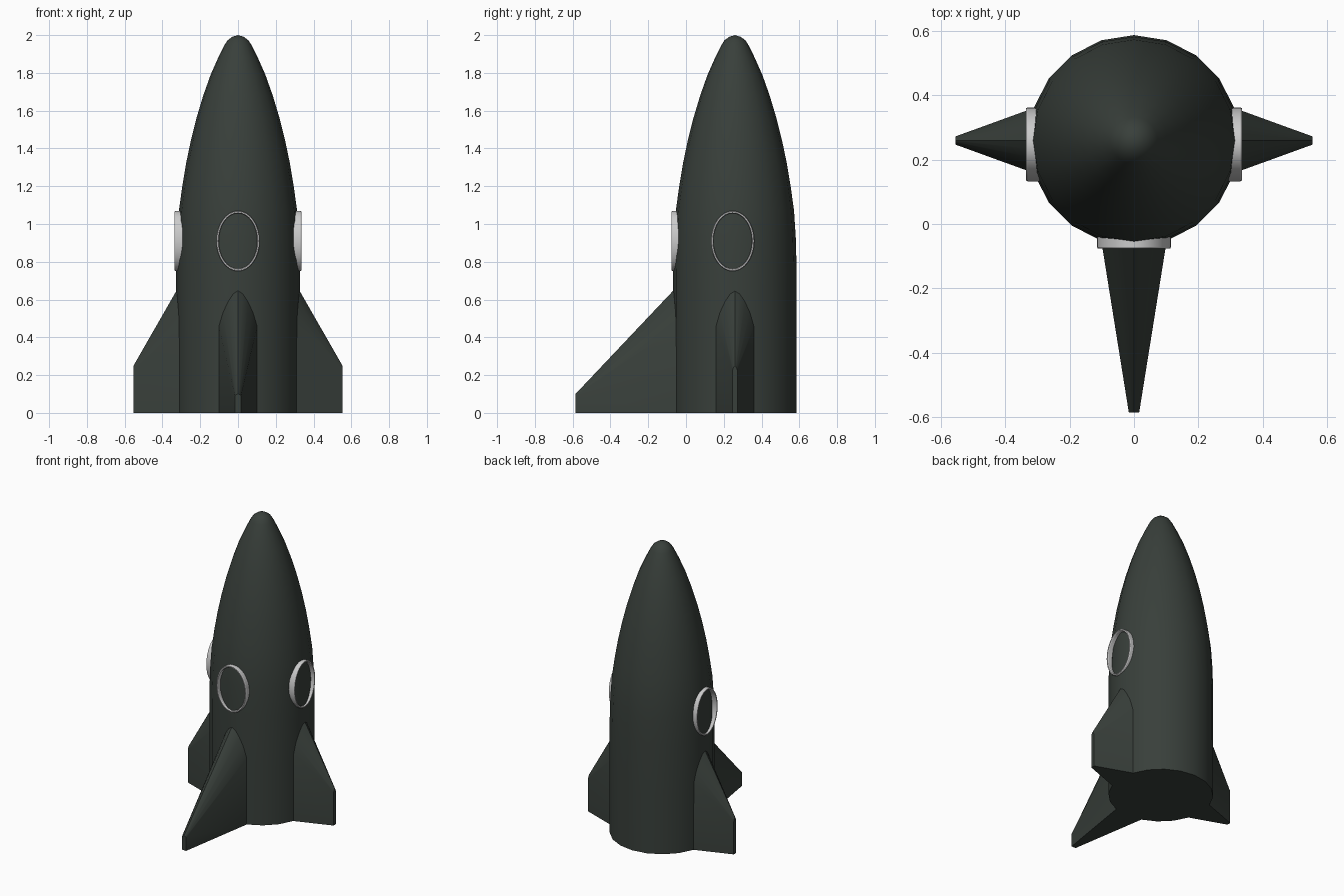
import bpy, bmesh
from math import sin, cos, pi, sqrt, radians
from mathutils import Matrix, Vector

if "Cube" in bpy.data.objects:
    bpy.data.objects.remove(bpy.data.objects["Cube"])

CY = 0.259          # hull axis position on y
R = 0.326           # hull radius at the base

hull_mat = bpy.data.materials.new("dark_green")
hull_mat.diffuse_color = (0.04, 0.05, 0.043, 1)
hull_mat.use_nodes = True
hull_mat.node_tree.nodes["Principled BSDF"].inputs["Base Color"].default_value = hull_mat.diffuse_color


def finish(name, bm, mat=None, angle=30):
    bmesh.ops.recalc_face_normals(bm, faces=bm.faces)
    me = bpy.data.meshes.new(name)
    bm.to_mesh(me)
    bm.free()
    ob = bpy.data.objects.new(name, me)
    bpy.context.collection.objects.link(ob)
    if mat:
        me.materials.append(mat)
    bpy.ops.object.select_all(action='DESELECT')
    ob.select_set(True)
    bpy.context.view_layer.objects.active = ob
    bpy.ops.object.shade_smooth_by_angle(angle=radians(angle))
    return ob


def bridge(bm, loops, wrap=False):
    n = len(loops[0])
    pairs = list(zip(loops, loops[1:]))
    if wrap:
        pairs.append((loops[-1], loops[0]))
    for a, b in pairs:
        for i in range(n):
            j = (i + 1) % n
            bm.faces.new((a[i], a[j], b[j], b[i]))


def place(bm, turn, shift=0.0):
    # parts are built pointing along +x, then turned around the hull axis
    bm.transform(Matrix.Translation((0, CY + shift, 0)) @ Matrix.Rotation(turn, 4, 'Z'))


# Hull: 20-sided lathe with a pointed, rounded nose
profile = [(R, 0), (0.327, 0.4), (0.327, 0.75), (0.322, 0.93), (0.313, 1.07),
           (0.295, 1.2), (0.275, 1.32), (0.25, 1.44), (0.22, 1.56), (0.184, 1.68),
           (0.145, 1.79), (0.105, 1.88), (0.073, 1.945), (0.055, 1.973), (0.03, 1.991)]
bm = bmesh.new()
rings = [[bm.verts.new((r * cos(2 * pi * i / 20), r * sin(2 * pi * i / 20), z))
          for i in range(20)] for r, z in profile]
bridge(bm, rings)
bm.faces.new(rings[0])
tip = bm.verts.new((0, 0, 2))
for i in range(20):
    bm.faces.new((rings[-1][i], rings[-1][(i + 1) % 20], tip))
place(bm, 0)
finish("hull", bm, hull_mat, 35)


# Fins: arched root section on the hull lofted to a thin upright tip
def fin(name, turn, reach, tip_z, tip_half):
    half = [(0.102, 0), (0.102, 0.46), (0.08, 0.53), (0.052, 0.59), (0.025, 0.63)]
    section = half + [(0, 0.65)] + [(-w, z) for w, z in reversed(half)]
    bm = bmesh.new()
    root, end = [], []
    for w, z in section:
        root.append(bm.verts.new((sqrt(R * R - w * w) - 0.002, w, z)))
        end_z = 0 if z == 0 else tip_z * (0.9 + 0.1 * (z - 0.46) / 0.19)
        end.append(bm.verts.new((reach, w / 0.102 * tip_half, end_z)))
    bridge(bm, [root, end])
    bm.faces.new(root)
    bm.faces.new(end)
    place(bm, turn)
    finish(name, bm, hull_mat)


fin("right_fin", 0, 0.553, 0.25, 0.013)
fin("left_fin", pi, 0.553, 0.25, 0.013)
fin("front_fin", -pi / 2, 0.585 + CY, 0.10, 0.016)


# Window frames: thin oval bands standing proud of the hull
def window_frame(name, turn, shift=0.0):
    band = [(0.0, 0.285), (0.0, 0.330), (-0.003, 0.335), (-0.010, 0.335),
            (-0.013, 0.330), (-0.013, 0.285)]
    bm = bmesh.new()
    loops = []
    for inset, x in band:
        loops.append([bm.verts.new((x, (0.115 + inset) * cos(2 * pi * i / 32),
                                    0.91 + (0.16 + inset) * sin(2 * pi * i / 32)))
                      for i in range(32)])
    bridge(bm, loops, wrap=True)
    place(bm, turn, shift)
    finish(name, bm)


window_frame("right_window_frame", 0, -0.012)
window_frame("left_window_frame", pi, -0.012)
window_frame("front_window_frame", -pi / 2)
